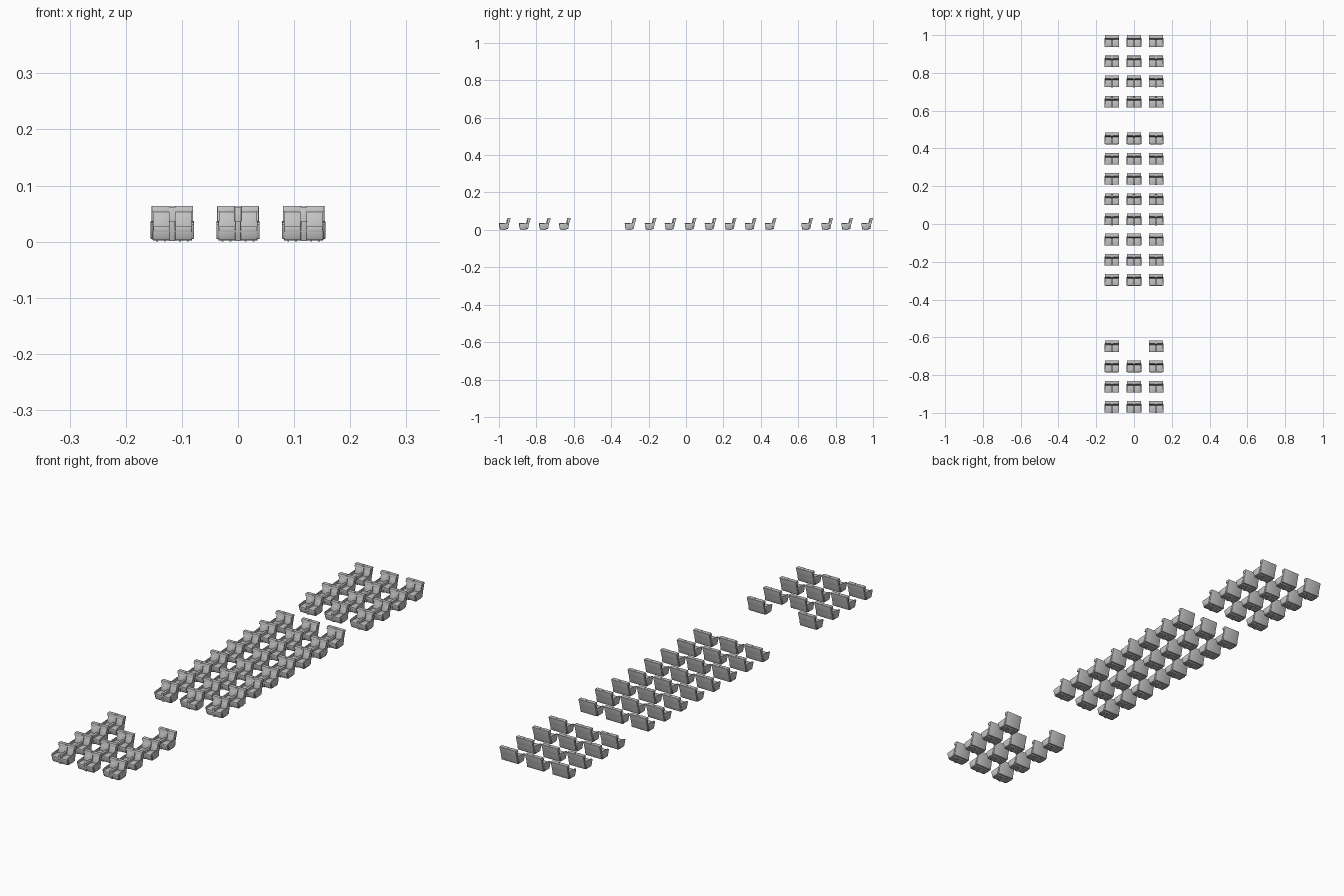
import bpy, bmesh

cube = bpy.data.objects.get("Cube")
if cube:
    bpy.data.objects.remove(cube, do_unlink=True)

# One flat colour for the whole model
grey = bpy.data.materials.new("seat grey")
grey.use_nodes = True
shade = [0.55] * 3 + [1]
grey.diffuse_color = shade
grey.node_tree.nodes["Principled BSDF"].inputs["Base Color"].default_value = shade

UNIT = 0.001  # part sizes are written in thousandths
prototypes = []


def slab(path, thickness):
    """Side profile that follows a path upward and returns along its back."""
    return path + [(depth + thickness, z) for depth, z in reversed(path)]


def block(front, back, bottom, top, taper=0):
    """Rectangular side profile whose underside is drawn in by the taper."""
    return [(front, top), (back, top), (back - taper, bottom), (front + taper, bottom)]


def middle(half_width):
    return [(-half_width, half_width)]


def both_sides(inner, outer):
    return [(-outer, -inner), (inner, outer)]


def make_part(name, profile, spans, rounding=1):
    """Extrude a side profile across every span, round its edges and store it."""
    bm = bmesh.new()
    for left, right in spans:
        outline = [bm.verts.new((left * UNIT, depth * UNIT, z * UNIT)) for depth, z in profile]
        face = bm.faces.new(outline)
        extruded = bmesh.ops.extrude_face_region(bm, geom=[face], use_keep_orig=True)
        new_verts = [item for item in extruded["geom"] if isinstance(item, bmesh.types.BMVert)]
        bmesh.ops.translate(bm, verts=new_verts, vec=((right - left) * UNIT, 0, 0))
    bmesh.ops.recalc_face_normals(bm, faces=bm.faces[:])
    if rounding:
        bmesh.ops.bevel(bm, geom=bm.edges[:], offset=rounding * UNIT, segments=2,
                        profile=0.5, affect='EDGES', clamp_overlap=True)
    mesh = bpy.data.meshes.new(name)
    bm.to_mesh(mesh)
    bm.free()
    mesh.materials.append(grey)
    part = bpy.data.objects.new(name, mesh)
    bpy.context.collection.objects.link(part)
    prototypes.append(part)


# Seat: two cushions and leg rests over a shared base
cushions = both_sides(5, 34)
make_part("seat_cushion", block(1, 42, 18, 27), cushions)
make_part("leg_rest", block(2, 18, 3, 20, taper=4), cushions)
make_part("seat_base", block(2, 48, 2, 20, taper=8), middle(35))

# Reclined back: curved outer shell, cushions and headrests
make_part("back_shell", slab([(41, 6), (45, 30), (55, 63)], 8), middle(37))
make_part("back_cushion", slab([(38, 24), (46, 53)], 10), cushions)
make_part("headrest", slab([(43, 53), (46, 64)], 15), both_sides(5, 37))

# Armrests and the divider between the two seats
armrest = block(1, 48, 5, 31, taper=9)
armrest[1:1] = [(6, 34), (44, 37)]
make_part("side_armrest", armrest, both_sides(34, 38.5))
make_part("centre_console", block(0, 46, 1, 37, taper=5), middle(5))
make_part("centre_divider", slab([(38, 36), (44, 62)], 12), middle(6))

# Small mounting brackets below and behind
make_part("floor_bracket", block(12, 38, 0, 4, taper=2),
          both_sides(12, 15) + both_sides(26, 29), rounding=0)
make_part("rear_bracket", block(40, 50, 10, 14, taper=2),
          both_sides(8, 11) + both_sides(27, 30), rounding=0)

bpy.ops.object.select_all(action='DESELECT')
for part in prototypes:
    part.select_set(True)
bpy.context.view_layer.objects.active = prototypes[0]
bpy.ops.object.shade_smooth_by_angle(angle=0.6)

# Three cabins of seat rows; the front cabin's last row has no middle pair
PITCH, AISLE = 0.107, 0.117
places = []
for cabin, start, row_count in (("front", -1, 4), ("centre", -0.328, 8), ("rear", 0.616, 4)):
    for row in range(row_count):
        for column in (-1, 0, 1):
            if cabin == "front" and row == row_count - 1 and column == 0:
                continue
            places.append((column * AISLE, start + row * PITCH, 0))

# The prototypes take the first place and linked copies fill the others
for part in prototypes:
    part.location = places[0]
    for place in places[1:]:
        copy = bpy.data.objects.new(part.name, part.data)
        copy.location = place
        bpy.context.collection.objects.link(copy)
